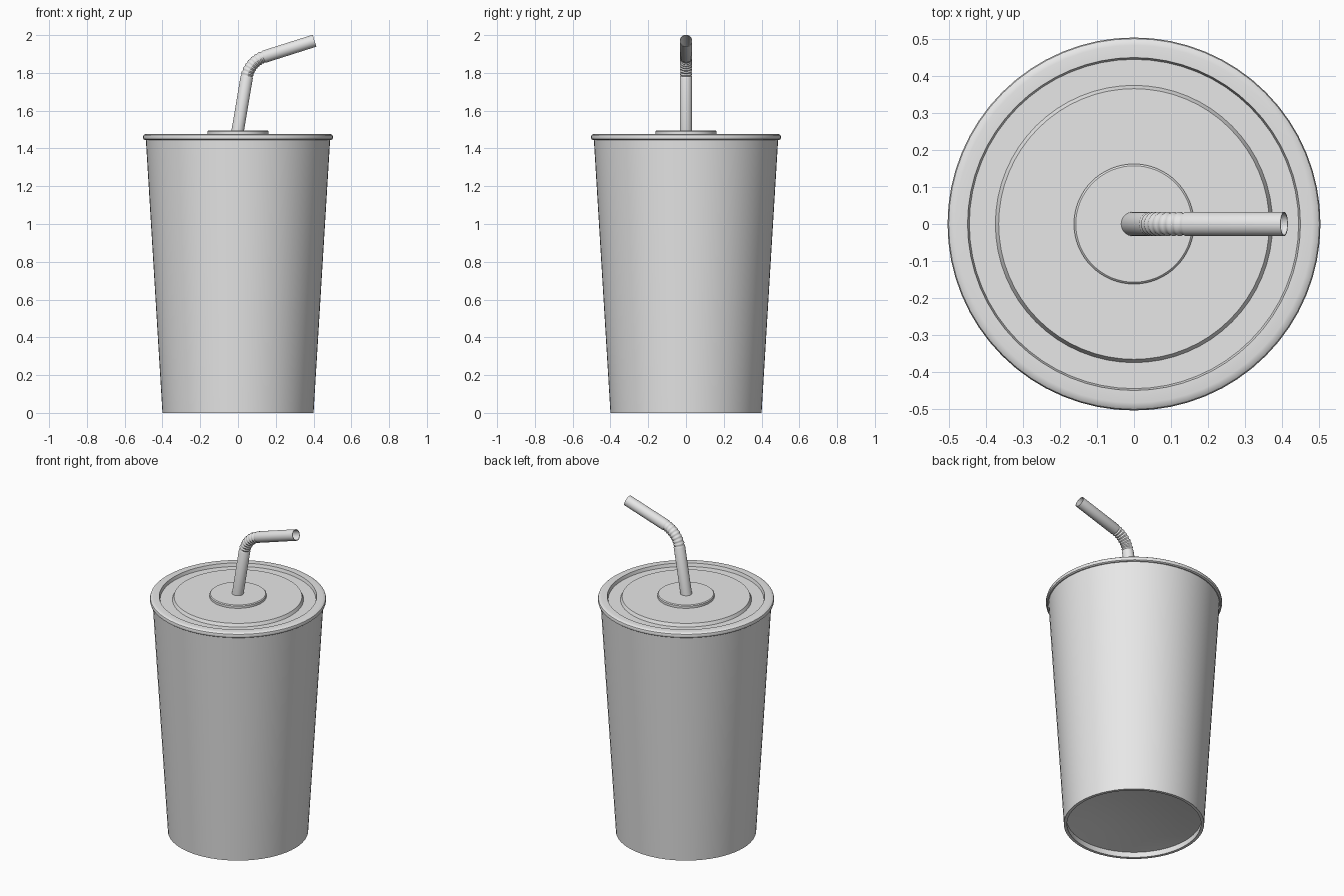
import bpy, bmesh, math
from mathutils import Vector

cube = bpy.data.objects.get("Cube")
if cube:
    bpy.data.objects.remove(cube, do_unlink=True)

# One plain grey for everything
grey = bpy.data.materials.new("light grey")
grey.use_nodes = True
COLOUR = (0.8, 0.8, 0.8, 1)
grey.diffuse_color = COLOUR
grey.node_tree.nodes["Principled BSDF"].inputs["Base Color"].default_value = COLOUR


def sweep(name, rings, segs, angle=35):
    """Skin circles given as (centre, axis, radius); radius 0 makes a pole."""
    bm = bmesh.new()
    loops = []
    for centre, axis, radius in rings:
        if radius == 0:
            loops.append([bm.verts.new(centre)] * segs)
            continue
        side = Vector((0, 1, 0))
        across = side.cross(axis).normalized()
        loops.append([bm.verts.new(centre + radius * (math.cos(a) * across + math.sin(a) * side))
                      for a in (2 * math.pi * i / segs for i in range(segs))])
    for lo, hi in zip(loops, loops[1:]):
        for i in range(segs):
            j = (i + 1) % segs
            bm.faces.new(list(dict.fromkeys((lo[i], lo[j], hi[j], hi[i]))))
    bmesh.ops.recalc_face_normals(bm, faces=bm.faces)
    mesh = bpy.data.meshes.new(name)
    bm.to_mesh(mesh)
    bm.free()
    obj = bpy.data.objects.new(name, mesh)
    bpy.context.collection.objects.link(obj)
    mesh.materials.append(grey)
    bpy.ops.object.select_all(action='DESELECT')
    obj.select_set(True)
    bpy.context.view_layer.objects.active = obj
    bpy.ops.object.shade_smooth_by_angle(angle=math.radians(angle))
    return obj


def lathe(name, profile, segs=64):
    """Revolve (radius, height) points around z."""
    up = Vector((0, 0, 1))
    return sweep(name, [(Vector((0, 0, z)), up, r) for r, z in profile], segs)


# Tapered cup with a shallow domed recess underneath
lathe("cup", [(0, 0.075), (0.13, 0.07), (0.26, 0.056), (0.385, 0.035), (0.382, 0.0),
              (0.4, 0.0), (0.488, 1.45), (0.47, 1.45)])

# Lid: rounded rim, groove, raised plateau
lathe("lid", [(0.47, 1.446), (0.494, 1.445), (0.501, 1.45), (0.503, 1.46), (0.5, 1.47),
              (0.493, 1.475), (0.482, 1.477), (0.449, 1.477), (0.444, 1.457),
              (0.374, 1.457), (0.365, 1.476), (0, 1.476)])

# Raised disc around the straw
lathe("straw_collar", [(0.162, 1.474), (0.162, 1.49), (0.157, 1.495), (0, 1.495)])

# Straw path: straight stem, corrugated circular bend, straight mouthpiece
a0, a1 = math.radians(80.5), math.radians(17.6)
bend_r, tube_r, wall = 0.139, 0.033, 0.003
heading = lambda a: Vector((math.cos(a), 0, math.sin(a)))
bend_start = Vector((0.046, 0, 1.777))
pivot = bend_start + bend_r * Vector((math.sin(a0), 0, -math.cos(a0)))

path = [(bend_start - heading(a0) * 0.30, heading(a0), tube_r)]
ridges, per = 8, 4
for i in range(ridges * per + 1):
    a = a0 + (a1 - a0) * i / (ridges * per)
    centre = pivot + bend_r * Vector((-math.sin(a), 0, math.cos(a)))
    dip = 0.004 * (0.5 - 0.5 * math.cos(2 * math.pi * i / per))
    path.append((centre, heading(a), tube_r - dip))
tip = path[-1][0] + heading(a1) * 0.277
path.append((tip, heading(a1), tube_r))

# Inner wall of the open tube
inner = [(c, d, r - wall) for c, d, r in reversed(path)]
sweep("straw", path + inner, 32, 45)
